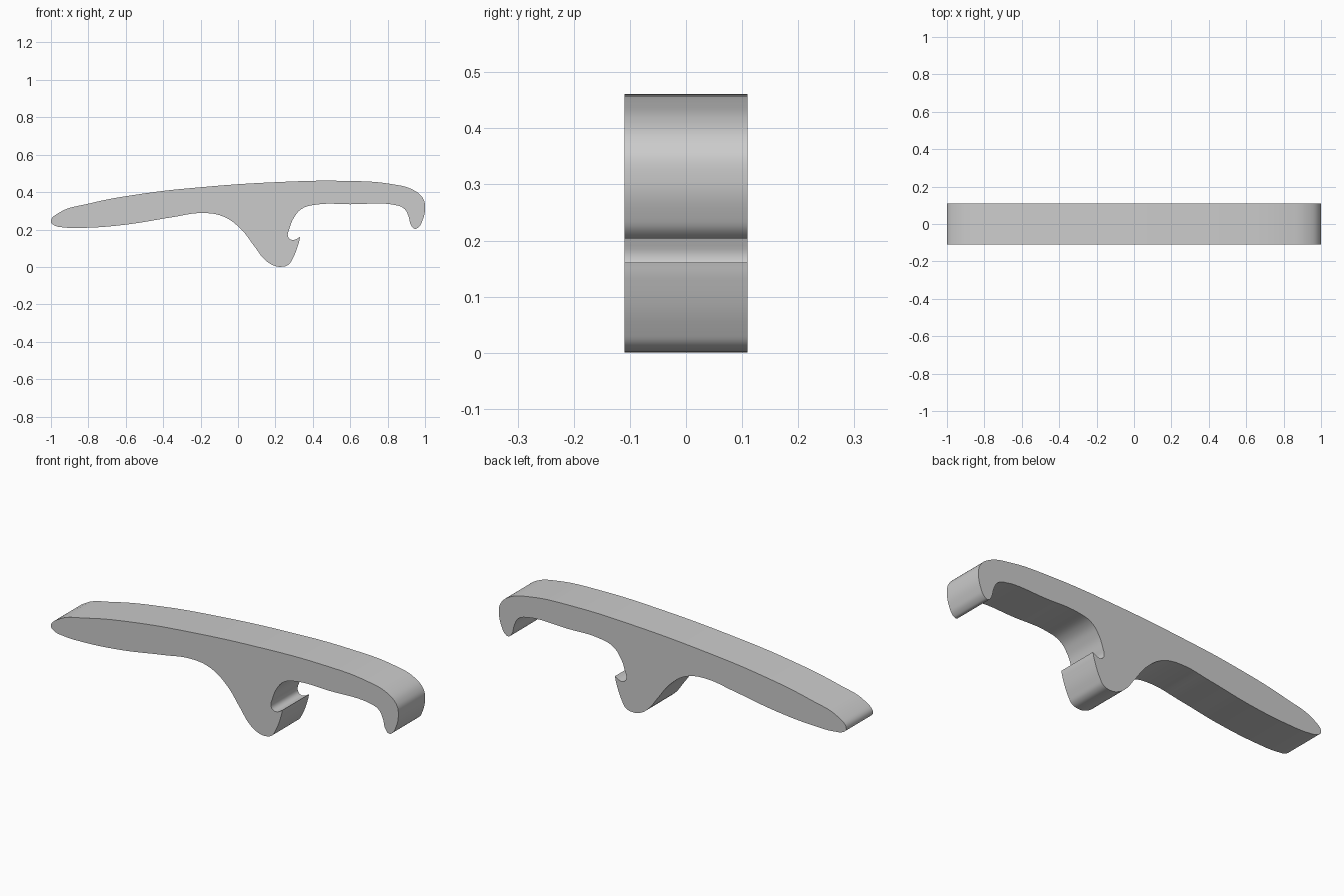
import bpy, math

if "Cube" in bpy.data.objects:
    bpy.data.objects.remove(bpy.data.objects["Cube"])

# Side profile (x, z), clockwise from the handle tip
profile = [
    (-1.0, 0.243), (-0.96, 0.288), (-0.8, 0.338), (-0.5, 0.393), (-0.2, 0.426),
    (0.2, 0.453), (0.57, 0.46), (0.82, 0.443), (0.94, 0.41), (0.99, 0.365),
    (1.0, 0.32), (0.985, 0.245), (0.965, 0.212), (0.945, 0.204), (0.927, 0.22),
    (0.91, 0.275), (0.89, 0.31), (0.85, 0.329), (0.6, 0.335), (0.41, 0.332),
    (0.34, 0.31), (0.30, 0.265), (0.275, 0.205), (0.267, 0.165), (0.283, 0.146),
    (0.305, 0.146), (0.332, 0.161), (0.326, 0.133), (0.29, 0.04), (0.27, 0.012),
    (0.235, 0.001), (0.19, 0.008), (0.14, 0.042), (0.09, 0.107), (0.01, 0.208),
    (-0.08, 0.270), (-0.19, 0.288), (-0.35, 0.266), (-0.6, 0.226), (-0.82, 0.209),
    (-0.93, 0.211), (-0.985, 0.224),
]
corners = {(0.332, 0.161)}  # pointed lip of the hook

# Opener body: smooth closed profile extruded to the full width
curve = bpy.data.curves.new("opener_body", "CURVE")
curve.dimensions = "2D"
curve.fill_mode = "BOTH"
curve.extrude = 0.11
curve.resolution_u = 6
spline = curve.splines.new("BEZIER")
spline.bezier_points.add(len(profile) - 1)
spline.use_cyclic_u = True
for bp, (x, z) in zip(spline.bezier_points, profile):
    bp.co = (x, z, 0)
    kind = "VECTOR" if (x, z) in corners else "AUTO"
    bp.handle_left_type = bp.handle_right_type = kind

body = bpy.data.objects.new("opener_body", curve)
bpy.context.collection.objects.link(body)
body.rotation_euler.x = math.pi / 2
bpy.context.view_layer.objects.active = body
body.select_set(True)
bpy.ops.object.convert(target="MESH")

# Weld the side faces to the rim, then smooth the rim only
body = bpy.context.object
body.name = "opener_body"
bpy.ops.object.mode_set(mode="EDIT")
bpy.ops.mesh.select_all(action="SELECT")
bpy.ops.mesh.remove_doubles(threshold=0.0002)
bpy.ops.mesh.normals_make_consistent(inside=False)
bpy.ops.object.mode_set(mode="OBJECT")
bpy.ops.object.shade_smooth_by_angle(angle=math.radians(35))
